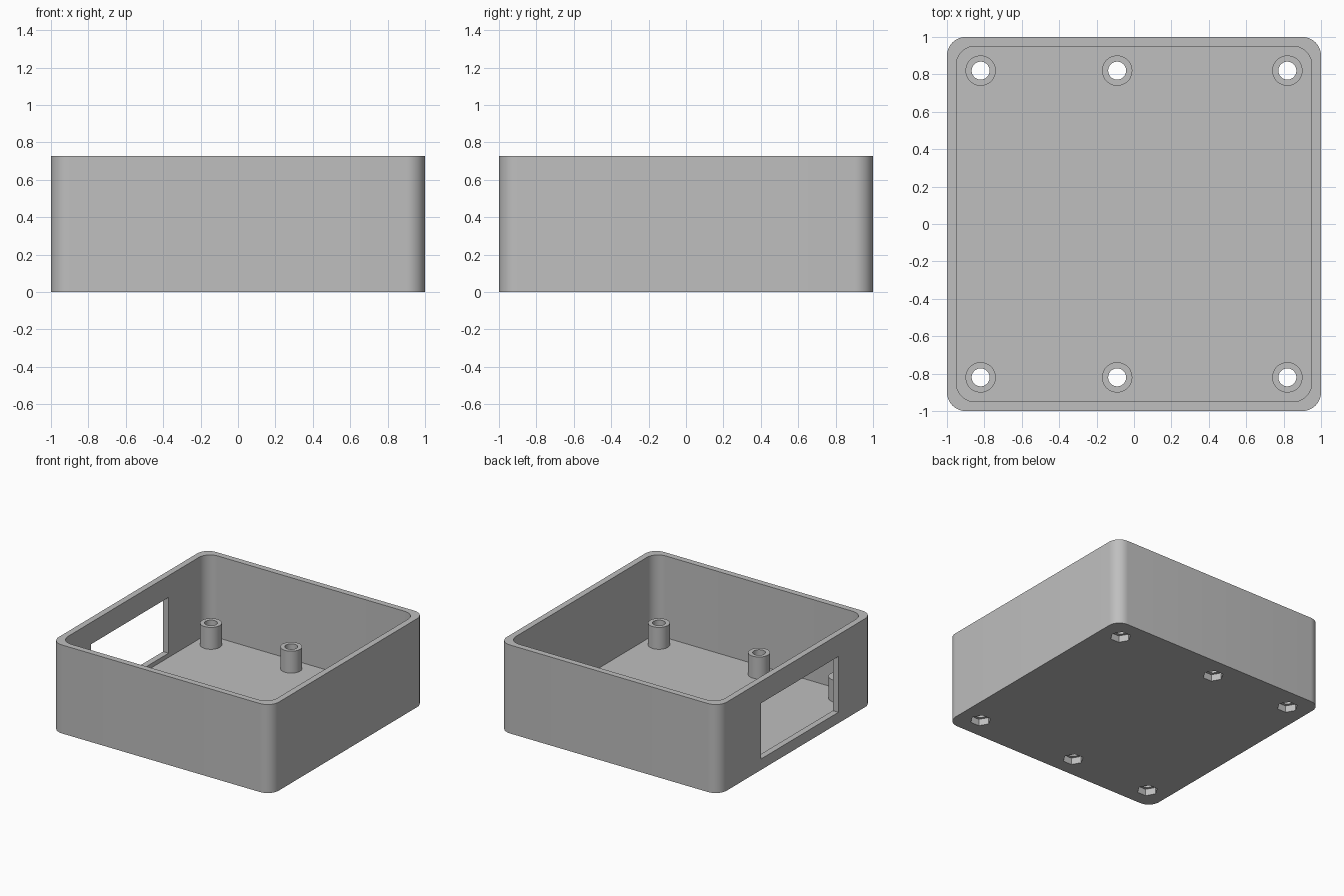
import bpy, bmesh
from math import cos, sin, pi, radians

cube = bpy.data.objects.get("Cube")
if cube:
    bpy.data.objects.remove(cube, do_unlink=True)

HEIGHT, WALL, FLOOR, CORNER = 0.727, 0.05, 0.055, 0.1
POST_TOP, POST_R, BORE_R, NUT_R = 0.235, 0.081, 0.048, 0.079
POST_SPOTS = [(x, y) for x in (-0.82, -0.09, 0.82) for y in (-0.82, 0.82)]

grey = bpy.data.materials.new("light_grey_plastic")
grey.use_nodes = True
colour = (0.52, 0.52, 0.52, 1)
grey.diffuse_color = colour
grey.node_tree.nodes["Principled BSDF"].inputs["Base Color"].default_value = colour


def prism(name, outline, z0, z1):
    """Extrude a closed outline from z0 to z1."""
    bm = bmesh.new()
    base = bm.faces.new([bm.verts.new((x, y, z0)) for x, y in outline])
    up = bmesh.ops.extrude_face_region(bm, geom=[base])["geom"]
    bmesh.ops.translate(bm, vec=(0, 0, z1 - z0),
                        verts=[v for v in up if isinstance(v, bmesh.types.BMVert)])
    bmesh.ops.recalc_face_normals(bm, faces=bm.faces)
    mesh = bpy.data.meshes.new(name)
    bm.to_mesh(mesh)
    bm.free()
    mesh.materials.append(grey)
    ob = bpy.data.objects.new(name, mesh)
    bpy.context.collection.objects.link(ob)
    return ob


def circle(x, y, r, n):
    return [(x + r * cos(2 * pi * i / n), y + r * sin(2 * pi * i / n)) for i in range(n)]


def rounded_square(half, r, steps=10):
    pts = []
    for k, (sx, sy) in enumerate([(1, 1), (-1, 1), (-1, -1), (1, -1)]):
        for i in range(steps + 1):
            a = (k + i / steps) * pi / 2
            pts.append((sx * (half - r) + r * cos(a), sy * (half - r) + r * sin(a)))
    return pts


def cut(target, cutter):
    """Subtract the cutter, bake the result and drop the cutter."""
    cutter.hide_render = True
    mod = target.modifiers.new("cut", "BOOLEAN")
    mod.operation, mod.solver, mod.object = "DIFFERENCE", "EXACT", cutter
    bpy.context.view_layer.update()
    deps = bpy.context.evaluated_depsgraph_get()
    baked = bpy.data.meshes.new_from_object(target.evaluated_get(deps))
    target.modifiers.clear()
    target.data = baked
    bpy.data.objects.remove(cutter, do_unlink=True)


def smooth(ob):
    bpy.ops.object.select_all(action="DESELECT")
    ob.select_set(True)
    bpy.context.view_layer.objects.active = ob
    bpy.ops.object.shade_smooth_by_angle(angle=radians(30))


# open-topped case
case = prism("case", rounded_square(1, CORNER), 0, HEIGHT)
cut(case, prism("cavity", rounded_square(1 - WALL, CORNER), FLOOR, HEIGHT + 0.2))

# rectangular opening in one side wall
cut(case, prism("side_opening",
                [(-1.2, -0.55), (-0.85, -0.55), (-0.85, 0.455), (-1.2, 0.455)], 0.09, 0.548))

# hollow standoffs with hexagonal nut pockets beneath
for i, (x, y) in enumerate(POST_SPOTS):
    cut(case, prism("nut_pocket", circle(x, y, NUT_R, 6), -0.1, FLOOR + 0.05))
    post = prism(f"standoff_{i + 1}", circle(x, y, POST_R, 48), FLOOR, POST_TOP)
    cut(post, prism("bore", circle(x, y, BORE_R, 48), -0.1, POST_TOP + 0.1))
    smooth(post)

smooth(case)
